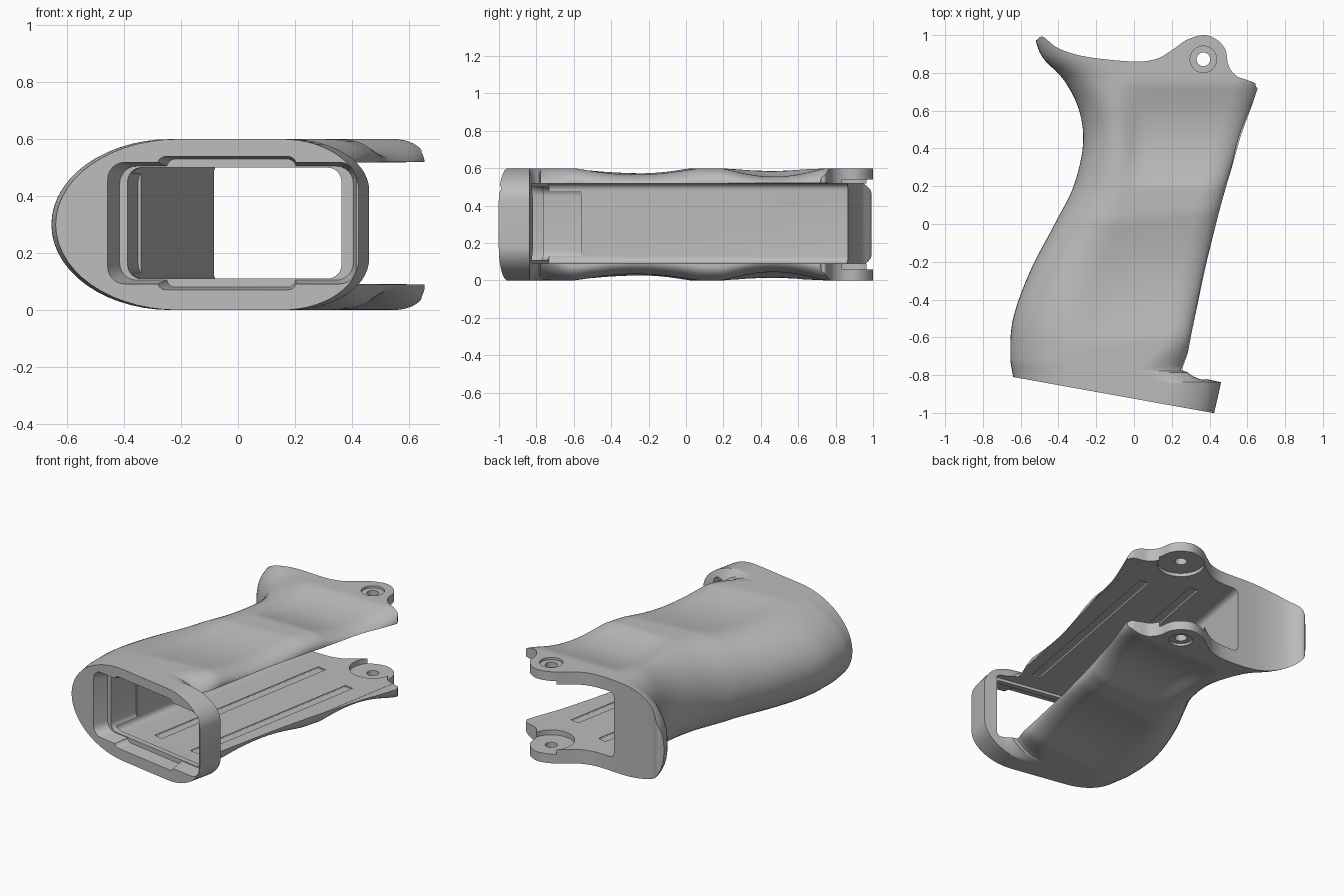
import bpy, bmesh, math
from math import sin, cos, pi

cube = bpy.data.objects.get("Cube")
if cube:
    bpy.data.objects.remove(cube, do_unlink=True)

MID = 0.3                      # half thickness and mid height
TILT = math.radians(10.2)      # lean of the inner well

grey = bpy.data.materials.new("matte_grey")
grey.use_nodes = True
COLOUR = (0.5, 0.5, 0.5, 1)
grey.diffuse_color = COLOUR
grey.node_tree.nodes["Principled BSDF"].inputs["Base Color"].default_value = COLOUR


def solid(name, rings):
    """Closed solid bridged through equal rings of points."""
    bm = bmesh.new()
    loops = [[bm.verts.new(p) for p in ring] for ring in rings]
    n = len(loops[0])
    for a, b in zip(loops, loops[1:]):
        for i in range(n):
            j = (i + 1) % n
            bm.faces.new((a[i], a[j], b[j], b[i]))
    bm.faces.new(loops[0])
    bm.faces.new(loops[-1])
    bmesh.ops.recalc_face_normals(bm, faces=bm.faces)
    mesh = bpy.data.meshes.new(name)
    bm.to_mesh(mesh)
    bm.free()
    mesh.materials.append(grey)
    obj = bpy.data.objects.new(name, mesh)
    bpy.context.collection.objects.link(obj)
    return obj


def spline(pts, steps=8):
    """Smooth curve through 2D points."""
    out = []
    for i in range(len(pts) - 1):
        p = [pts[max(0, min(len(pts) - 1, i + k))] for k in (-1, 0, 1, 2)]
        for s in range(steps):
            t = s / steps
            out.append(tuple(
                0.5 * (2 * b + (c - a) * t + (2 * a - 5 * b + 4 * c - d) * t * t
                       + (3 * b - a - 3 * c + d) * t ** 3)
                for a, b, c, d in zip(*p)))
    return out + [pts[-1]]


def lookup(curve, y):
    for (y0, x0), (y1, x1) in zip(curve, curve[1:]):
        if y <= y1:
            return x0 + (x1 - x0) * (y - y0) / max(y1 - y0, 1e-6)
    return curve[-1][1]


def ramp(lo, hi, v):
    t = max(0, min(1, (v - lo) / (hi - lo)))
    return t * t * (3 - 2 * t)


# Rear and front outlines, as (y, x)
rear = spline([(-1.06, -.61), (-.81, -.64), (-.7, -.655), (-.5, -.64), (-.25, -.55),
               (0, -.42), (.2, -.32), (.42, -.27), (.6, -.29), (.76, -.37),
               (.87, -.475), (.95, -.515), (1.04, -.53)])
front = spline([(-1.06, .41), (-.85, .458), (-.835, .45), (-.82, .38), (-.785, .315),
                (-.72, .28), (-.25, .375), (.1, .46), (.4, .55), (.72, .655), (1.04, .755)])


def scoop(x, y):
    """Depth of the two finger hollows, rounded at their rear ends."""
    def hollow(centre, width, x0, x1):
        t = ((y - centre) / width) ** 2
        return max(0, 1 - t) ** 1.25 * ramp(x0, x1, x)
    return .045 * hollow(.47, .28, -.12, .06) + .034 * hollow(.1 * x - .29, .33, -.45, -.1)


def section(y):
    xl, xr = lookup(rear, y), lookup(front, y)
    ring = 1 - ramp(-.84, -.6, y)
    tail = ramp(.6, .95, y)
    a = .42 - .17 * ramp(-.5, .4, y) + .17 * tail
    power = 2 + .6 * tail
    edge = .13 + .15 * ring
    floor = .75 - .35 * ring
    N, flat = 14, 16
    arc = [i * pi / 2 / N for i in range(N + 1)]
    pts = [(xl + a - a * max(0, cos(t)) ** (2 / power), sin(t) ** (2 / power)) for t in arc]
    x0, x1 = xl + a, xr - edge
    pts += [(x0 + (x1 - x0) * i / flat, 1) for i in range(1, flat)]
    pts += [(x1 + edge * cos(t), floor + (1 - floor) * sin(t)) for t in reversed(arc)]
    pts.append((xr, 0))
    top = [(x, y, MID + (MID - scoop(x, y)) * f) for x, f in pts]
    return top + [(x, y, 2 * MID - z) for x, y, z in reversed(top[1:-1])]


# Outer grip shell, with close stations around the front ring
stations = [-1.06, -1, -.93, -.88] + [-.86 + .0075 * i for i in range(21)]
stations += [-.7 + 1.74 * i / 80 for i in range(81)]
grip = solid("grip_shell", [section(y) for y in stations])


def cut(cutter):
    mod = grip.modifiers.new("cut", "BOOLEAN")
    mod.operation = "DIFFERENCE"
    mod.solver = "EXACT"
    mod.object = cutter
    cutter.hide_render = True
    bpy.context.view_layer.objects.active = grip
    bpy.ops.object.modifier_apply(modifier=mod.name)
    bpy.data.objects.remove(cutter, do_unlink=True)


def well(u0, u1, half, r, v0, v1, shrink=0):
    """Rounded box along the leaning axis of the grip."""
    def loop(v, s):
        pts = []
        for k, (cu, cz) in enumerate([(u1 - r, half - r), (u0 + r, half - r),
                                      (u0 + r, r - half), (u1 - r, r - half)]):
            for i in range(7):
                t = k * pi / 2 + i * pi / 12
                u = cu + r * cos(t) - s * (1 if k in (0, 3) else -1)
                z = MID + .005 + cz + r * sin(t) - s * (1 if k < 2 else -1) * .5
                pts.append((u * cos(TILT) + v * sin(TILT),
                            -.925 - u * sin(TILT) + v * cos(TILT), z))
        return pts
    return solid("well_cutter", [loop(v0, 0), loop(v1, shrink)])


def disc(x, y, r, z0, z1):
    circle = [(x + r * cos(t * pi / 24), y + r * sin(t * pi / 24)) for t in range(48)]
    return solid("disc_cutter", [[(px, py, z) for px, py in circle] for z in (z0, z1)])


# Top edge: tail, saddle and pin lugs
crest = spline([(-.6, .9), (-.55, .945), (-.515, .975), (-.48, .99), (-.4, .93), (-.25, .885),
                (0, .86), (.12, .875), (.2, .92), (.28, .975), (.37, 1), (.44, .975),
                (.485, .92), (.5, .84), (.54, .785), (.6, .762), (.64, .745),
                (.66, .715), (.8, .66)], 6)
crest += [(.8, 1.3), (-.6, 1.3)]
cut(solid("crest_cutter", [[(x, y, z) for x, y in crest] for z in (-.2, .8)]))

# Slanted bottom
cut(well(-1, 1, .5, .02, -.5, 0))
# Narrow throat, wider well, open front
cut(well(-.41, .353, .195, .05, -.1, .3))
cut(well(-.4, .353, .213, .035, .125, 2.3))
cut(well(.28, .9, .215, .005, .185, 2.3))
# Long shallow panel grooves
for u, end in ((.1, 1.55), (-.2, 1.62)):
    cut(well(u, u + .06, .222, .005, .25, end))
# Flared mouth with a wider middle
cut(well(-.468, .425, .215, .06, -.01, .09, .03))
cut(well(-.29, .21, .235, .03, -.01, .09, .02))

# Pin holes, counterbores and inner reliefs
PIN = (.367, .872)
cut(disc(*PIN, .14, .06, .54))
cut(disc(*PIN, .07, -.1, .015))
cut(disc(*PIN, .07, .585, .7))
cut(disc(*PIN, .036, -.2, .8))

bpy.ops.object.select_all(action="DESELECT")
grip.select_set(True)
bpy.context.view_layer.objects.active = grip
bpy.ops.object.shade_smooth_by_angle(angle=math.radians(32))
